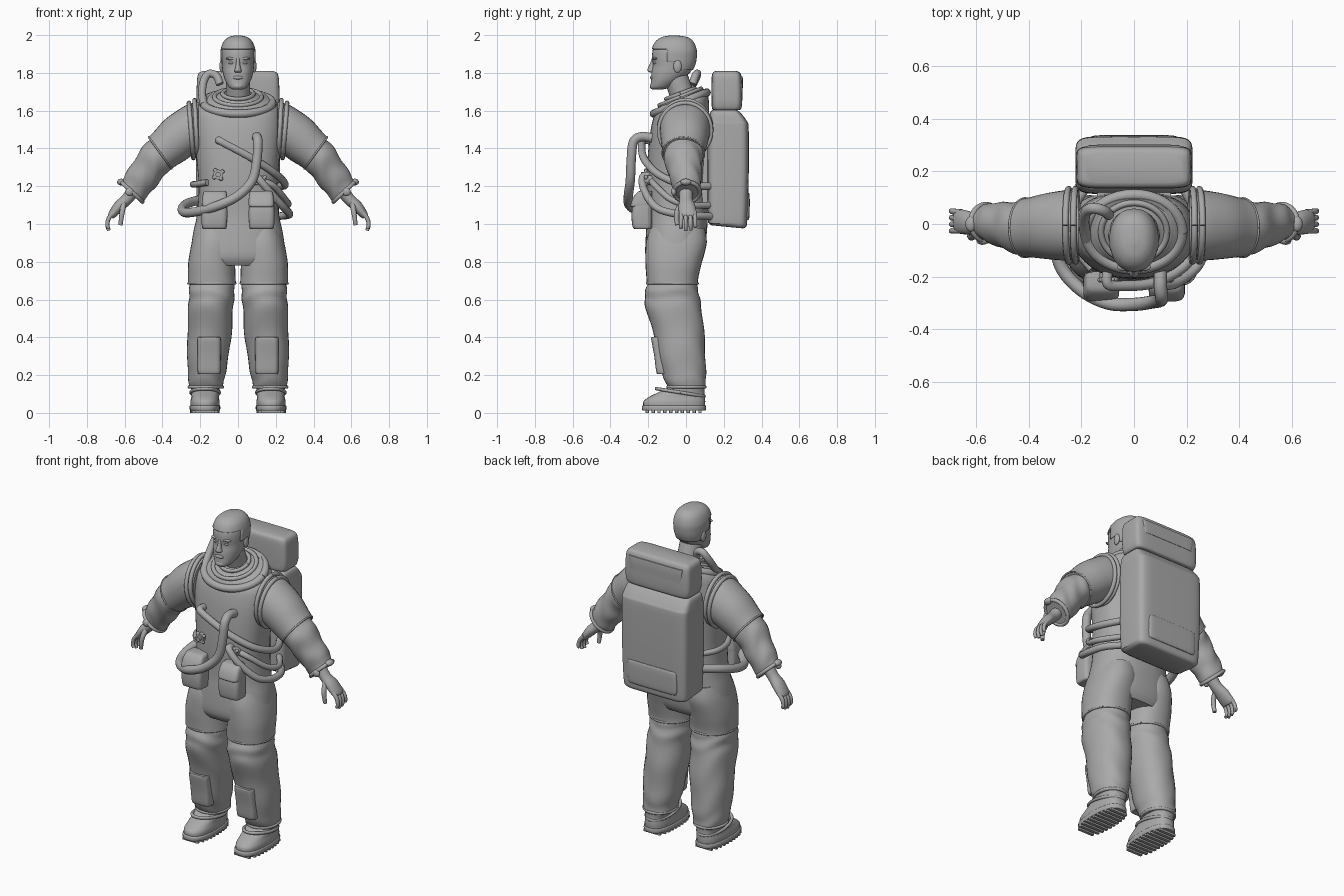
import bpy, bmesh, math
from mathutils import Vector as V

mat = bpy.data.materials.new("plain grey")
mat.diffuse_color = (0.4, 0.4, 0.4, 1)


def catmull(rows, sub):
    """Smoothly interpolate rows of numbers."""
    out = []
    for i in range(len(rows) - 1):
        a, b, c, d = (rows[max(i - 1, 0)], rows[i], rows[i + 1], rows[min(i + 2, len(rows) - 1)])
        for k in range(sub):
            t = k / sub
            out.append([q + .5 * t * (r - p + t * (2 * p - 5 * q + 4 * r - s + t * (3 * (q - r) + s - p)))
                        for p, q, r, s in zip(a, b, c, d)])
    return out + [list(rows[-1])]


def finish(name, bm, mirror):
    bmesh.ops.recalc_face_normals(bm, faces=bm.faces)
    me = bpy.data.meshes.new(name)
    bm.to_mesh(me)
    bm.free()
    ob = bpy.data.objects.new(name, me)
    bpy.context.collection.objects.link(ob)
    me.materials.append(mat)
    if mirror:
        m = ob.modifiers.new("mirror", 'MIRROR')
        m.use_mirror_merge = False
    return ob


def loft(name, secs, p=2.0, sub=4, n=32, wr=0, freq=1.0, mirror=False, keep=None):
    """Skin superellipse sections; each is centre + two half-axis vectors (9 numbers)."""
    bm = bmesh.new()
    rings = []
    for j, r in enumerate(catmull(secs, sub) if sub > 1 else secs):
        c, u, v = V(r[0:3]), V(r[3:6]), V(r[6:9])
        ring = []
        for i in range(n):
            a = 2 * math.pi * i / n
            ca, sa = math.cos(a), math.sin(a)
            f = 1 + wr * math.sin(j * freq + 2.2 * math.cos(a + .5) + math.sin(3 * a))
            ring.append(bm.verts.new(c + f * (u * math.copysign(abs(ca) ** (2 / p), ca)
                                              + v * math.copysign(abs(sa) ** (2 / p), sa))))
        rings.append(ring)
    for a, b in zip(rings, rings[1:]):
        for i in range(n):
            k = (i + 1) % n
            bm.faces.new((a[i], a[k], b[k], b[i]))
    bm.faces.new(rings[0])
    bm.faces.new(rings[-1])
    if keep:
        bad = [f for f in bm.faces if not keep(f.calc_center_median())]
        bmesh.ops.delete(bm, geom=bad, context='FACES')
    return finish(name, bm, mirror)


def S(z, cx, rx, y0, y1, tilt=0):
    """Horizontal section from front y0 to back y1."""
    h = (y1 - y0) / 2
    return (cx, (y0 + y1) / 2, z, rx, 0, 0, 0, h, tilt * h)


def A(x, z, r, ry, deg, y=0.0):
    """Arm section, its plane turned by deg."""
    a = math.radians(deg)
    return (x, y, z, r * math.cos(a), 0, r * math.sin(a), 0, ry, 0)


def tube(name, pts, r, sub=6, n=12, mirror=False, taper=1.0):
    P = [V(q) for q in (catmull(pts, sub) if sub > 1 else pts)]
    secs, u = [], None
    for i, c in enumerate(P):
        t = (P[min(i + 1, len(P) - 1)] - P[max(i - 1, 0)]).normalized()
        if u is None:
            u = t.orthogonal()
        u = (u - t * u.dot(t)).normalized()
        k = r * (1 + (taper - 1) * i / (len(P) - 1))
        secs.append((*c, *(u * k), *(t.cross(u) * k)))
    return loft(name, secs, sub=1, n=n, mirror=mirror)


def ring(name, c, u, v, r, mirror=False, n=40):
    """Elliptical hoop around centre c with half-axes u and v."""
    c, u, v = V(c), V(u), V(v)
    pts = [c + u * math.cos(2 * math.pi * i / n) + v * math.sin(2 * math.pi * i / n) for i in range(n + 1)]
    return tube(name, pts, r, sub=1, n=10, mirror=mirror)


def ball(name, c, s, mirror=False):
    bm = bmesh.new()
    bmesh.ops.create_uvsphere(bm, u_segments=20, v_segments=12, radius=1)
    for v in bm.verts:
        v.co = V([v.co[i] * s[i] + c[i] for i in range(3)])
    return finish(name, bm, mirror)


# Head, hair and face
head = [S(1.713, 0, .028, -.18, -.12), S(1.725, 0, .048, -.188, -.08), S(1.76, 0, .068, -.185, -.03),
        S(1.80, 0, .08, -.183, .02), S(1.84, 0, .085, -.176, .042), S(1.88, 0, .088, -.18, .05),
        S(1.92, 0, .087, -.176, .05), S(1.96, 0, .073, -.158, .035), S(1.984, 0, .047, -.125, .005),
        S(1.993, 0, .012, -.08, -.05)]
loft("head", head, p=2.2)
hair = [[q[0], q[1], q[2] + max(0, q[2] - 1.9) * .06] + [k * 1.06 for k in q[3:]] for q in head]
loft("hair", hair, p=2.2, sub=8, n=48,
     keep=lambda c: c.z > (1.925 if c.y < -.105 else 1.86 if c.y < -.03 else 1.815)
     ).modifiers.new("thickness", 'SOLIDIFY').thickness = .008
loft("nose", [S(1.802, 0, .014, -.19, -.16), S(1.81, 0, .02, -.203, -.16), S(1.825, 0, .015, -.202, -.16),
              S(1.85, 0, .010, -.19, -.16), S(1.875, 0, .010, -.182, -.16)], n=16)
ball("lips", (0, -.181, 1.775), (.028, .010, .010))
ball("chin", (0, -.172, 1.73), (.03, .02, .018))
ball("brow", (.035, -.163, 1.876), (.03, .015, .008), True)
ball("eye", (.034, -.160, 1.853), (.016, .014, .008), True)
ball("ear", (.087, -.045, 1.835), (.011, .022, .034), True)
tube("neck", [(0, .0, 1.60), (0, -.02, 1.68), (0, -.055, 1.78)], .064, n=24)

# Suit body
loft("torso", [S(.78, 0, .22, -.19, .07), S(.83, 0, .25, -.215, .095), S(.95, 0, .238, -.212, .11),
               S(1.05, 0, .217, -.205, .115), S(1.2, 0, .208, -.208, .115), S(1.35, 0, .22, -.203, .12),
               S(1.48, 0, .232, -.19, .125), S(1.58, 0, .225, -.172, .122, .1), S(1.635, 0, .2, -.155, .118, .3),
               S(1.67, 0, .15, -.13, .095, .4)], p=2.4, n=48)
loft("collar", [S(1.63, 0, .175, -.165, .11, .4), S(1.665, 0, .15, -.15, .09, .4),
                S(1.675, 0, .105, -.115, .06, .4), S(1.69, 0, .085, -.105, .045, .35)], n=40)
ring("collar_ring", (0, -.03, 1.64), (.182, 0, 0), (0, .14, .056), .022)
ring("inner_collar_ring", (0, -.03, 1.672), (.125, 0, 0), (0, .11, .044), .012)
ring("neck_band", (0, -.03, 1.69), (.082, 0, 0), (0, .076, .028), .011)

# Legs
loft("upper_trouser", [S(.98, .12, .10, -.19, .10), S(.9, .128, .117, -.212, .11), S(.8, .139, .124, -.215, .085),
                       S(.72, .139, .126, -.21, .066), S(.685, .138, .127, -.208, .063)], p=2.3, mirror=True)
ring("trouser_hem", (.138, -.072, .686), (.125, 0, 0), (0, .134, 0), .006, True)
loft("lower_trouser", [S(.71, .139, .113, -.192, .05), S(.67, .139, .119, -.208, .06), S(.62, .139, .12, -.219, .07),
                       S(.55, .145, .119, -.212, .083), S(.4, .152, .116, -.168, .098),
                       S(.25, .163, .105, -.14, .105), S(.17, .168, .094, -.112, .105),
                       S(.13, .17, .088, -.092, .102)], p=2.2, sub=6, wr=.018, freq=.7, mirror=True)
ring("trouser_cuff", (.17, .003, .137), (.088, 0, 0), (0, .098, 0), .009, True)
loft("shin_pocket", [S(.205, .153, .05, -.145, -.06), S(.215, .153, .06, -.157, -.06), S(.3, .153, .062, -.168, -.06),
                     S(.39, .153, .062, -.184, -.07), S(.4, .153, .055, -.178, -.08)], p=5, mirror=True)

# Boots with treaded soles
loft("boot", [S(.03, .175, .076, -.225, .1), S(.06, .175, .077, -.225, .102), S(.085, .174, .073, -.195, .1),
              S(.11, .173, .073, -.145, .098), S(.14, .172, .076, -.09, .098), S(.19, .17, .074, -.07, .09)],
     p=2.5, mirror=True)
loft("boot_sole", [S(.012, .175, .078, -.23, .103), S(.02, .175, .081, -.233, .106), S(.035, .175, .081, -.233, .106),
                   S(.04, .175, .077, -.228, .103)], p=2.6, sub=2, mirror=True)
ring("boot_strap", (.174, -.03, .108), (.075, 0, 0), (0, .126, -.02), .009, True)
for i in range(10):
    y = -.205 + i * .031
    w = .078 * (1 - abs((y + .063) / .17) ** 2.6) ** (1 / 2.6)
    loft("sole_tread", [S(0, .175, w, y - .009, y + .009), S(.014, .175, w, y - .009, y + .009)],
         p=8, sub=1, n=16, mirror=True)

# Arms
loft("upper_sleeve", [A(.21, 1.505, .14, .13, 90), A(.26, 1.495, .135, .133, 84, -.005),
                      A(.33, 1.448, .122, .125, 66, -.008), A(.385, 1.40, .108, .115, 57, -.012),
                      A(.412, 1.376, .104, .111, 54, -.014)], p=2.1, mirror=True)
loft("lower_sleeve", [A(.39, 1.393, .093, .10, 54, -.012), A(.43, 1.352, .096, .102, 52, -.014),
                      A(.48, 1.285, .09, .09, 47, -.008), A(.53, 1.215, .084, .078, 44, .003),
                      A(.565, 1.166, .077, .066, 42, .005)], sub=7, wr=.035, freq=.62, mirror=True)
c45 = math.cos(math.radians(43))
ring("cuff_band", (.562, .005, 1.17), (.077 * c45, 0, .077 * .68), (0, .068, 0), .011, True)
ball("cuff_clasp", (.618, .0, 1.222), (.022, .03, .018), True)
ball("cuff_buckle", (.575, -.065, 1.17), (.022, .014, .022), True)
ring("shoulder_ring_outer", (.248, -.005, 1.495), (.012, 0, .146), (0, .138, 0), .012, True)
ring("shoulder_ring_inner", (.222, -.005, 1.505), (.008, 0, .15), (0, .138, 0), .012, True)
ring("sleeve_seam", (.412, -.014, 1.376), (.061, 0, .084), (0, .111, 0), .005, True)

# Hands
loft("hand", [A(.55, 1.18, .035, .038, 40), A(.59, 1.13, .031, .035, 40), A(.63, 1.093, .03, .045, 42, .005),
              A(.665, 1.05, .022, .046, 30, .01), A(.674, 1.036, .014, .04, 30, .01)], n=20, mirror=True)
for i, dz in enumerate((.012, 0, .004, .022)):
    y = -.024 + i * .023
    tube("finger", [(.655, y, 1.065), (.684, y * 1.05, 1.03), (.692, y * 1.1, .995), (.684, y * 1.1, .965 + dz)],
         .0125, n=10, taper=.75, mirror=True)
tube("thumb", [(.605, -.02, 1.11), (.612, -.045, 1.07), (.618, -.05, 1.03), (.622, -.046, .995)],
     .016, n=10, taper=.7, mirror=True)

# Life support pack
loft("pack_body", [S(.985, 0, .19, .135, .30, -.1), S(.995, 0, .208, .122, .318, -.1), S(1.03, 0, .216, .115, .325),
                   S(1.25, 0, .222, .113, .332), S(1.5, 0, .222, .115, .332), S(1.545, 0, .22, .118, .322),
                   S(1.59, 0, .212, .128, .288), S(1.603, 0, .195, .14, .27)], p=7, n=48)
loft("pack_top", [S(1.603, 0, .195, .15, .28), S(1.612, 0, .21, .138, .293), S(1.66, 0, .219, .135, .298),
                  S(1.76, 0, .217, .135, .296), S(1.798, 0, .208, .14, .288), S(1.81, 0, .185, .155, .27)], p=7, n=48)
loft("pack_top_flap", [S(1.70, 0, .17, .25, .300), S(1.77, 0, .18, .25, .301), S(1.78, 0, .18, .25, .297)],
     p=9, sub=2)
loft("pack_pocket", [S(1.02, 0, .15, .28, .328), S(1.04, 0, .165, .28, .336), S(1.15, 0, .165, .28, .337),
                     S(1.165, 0, .15, .28, .328)], p=7)
loft("pack_mount", [S(1.08, 0, .14, .06, .14), S(1.55, 0, .14, .06, .14)], p=6, sub=1)

# Belt pouches with flaps
loft("pouch", [S(.973, .125, .055, -.265, -.19), S(.985, .125, .066, -.283, -.18), S(1.06, .125, .069, -.288, -.18),
               S(1.13, .124, .064, -.275, -.18), S(1.162, .122, .055, -.25, -.18)], p=4.5, mirror=True)
loft("pouch_flap", [S(1.09, .124, .06, -.288, -.19), S(1.10, .124, .068, -.294, -.18), S(1.14, .123, .066, -.28, -.18),
                    S(1.168, .122, .06, -.258, -.18), S(1.176, .122, .05, -.24, -.18)], p=4.5, mirror=True)

# Hoses
tube("main_hose", [(.10, -.18, 1.455), (.10, -.235, 1.462), (.105, -.278, 1.435), (.10, -.29, 1.34),
                   (.075, -.295, 1.23), (.0, -.305, 1.15), (-.10, -.30, 1.10), (-.20, -.25, 1.07),
                   (-.275, -.165, 1.06), (-.295, -.06, 1.08), (-.265, .05, 1.11), (-.19, .15, 1.13)], .025, n=16)
tube("chest_hose", [(-.10, -.18, 1.44), (-.10, -.225, 1.442), (-.06, -.235, 1.42), (.08, -.222, 1.345),
                    (.2, -.15, 1.265), (.247, -.04, 1.215), (.235, .05, 1.20), (.18, .15, 1.20)], .02, n=14)
tube("waist_hose", [(.09, -.19, 1.255), (.10, -.228, 1.25), (.16, -.222, 1.18), (.24, -.16, 1.09),
                    (.272, -.06, 1.055), (.255, .05, 1.045), (.18, .15, 1.04)], .02, n=14)
tube("side_hose", [(.14, -.18, 1.225), (.19, -.16, 1.20), (.25, -.08, 1.13), (.262, .02, 1.10), (.18, .14, 1.10)],
     .017, n=12)
tube("rear_waist_hose", [(-.16, -.17, 1.22), (-.225, -.08, 1.21), (-.235, .04, 1.21), (-.18, .14, 1.21)], .017)
tube("neck_hose", [(-.095, .035, 1.74), (-.115, .05, 1.785), (-.155, .06, 1.795), (-.182, .045, 1.755),
                   (-.19, .0, 1.69), (-.18, -.06, 1.63)], .021, n=14)

# Chest valves
for name, x, z in (("left_valve", -.105, 1.262), ("right_valve", .118, 1.232)):
    tube(name, [(x, -.17, z), (x, -.222, z)], .026, sub=1, n=16)
    tube(name + "_cap", [(x, -.2, z), (x, -.238, z)], .014, sub=1, n=12)
    for a in range(4):
        t = a * math.pi / 2 + .6
        ball(name + "_lug", (x + .027 * math.cos(t), -.212, z + .027 * math.sin(t)), (.011, .01, .011))

# Smooth shading with crisp edges
bpy.ops.object.select_all(action='SELECT')
bpy.context.view_layer.objects.active = bpy.context.selected_objects[0]
bpy.ops.object.shade_smooth_by_angle(angle=math.radians(40))
